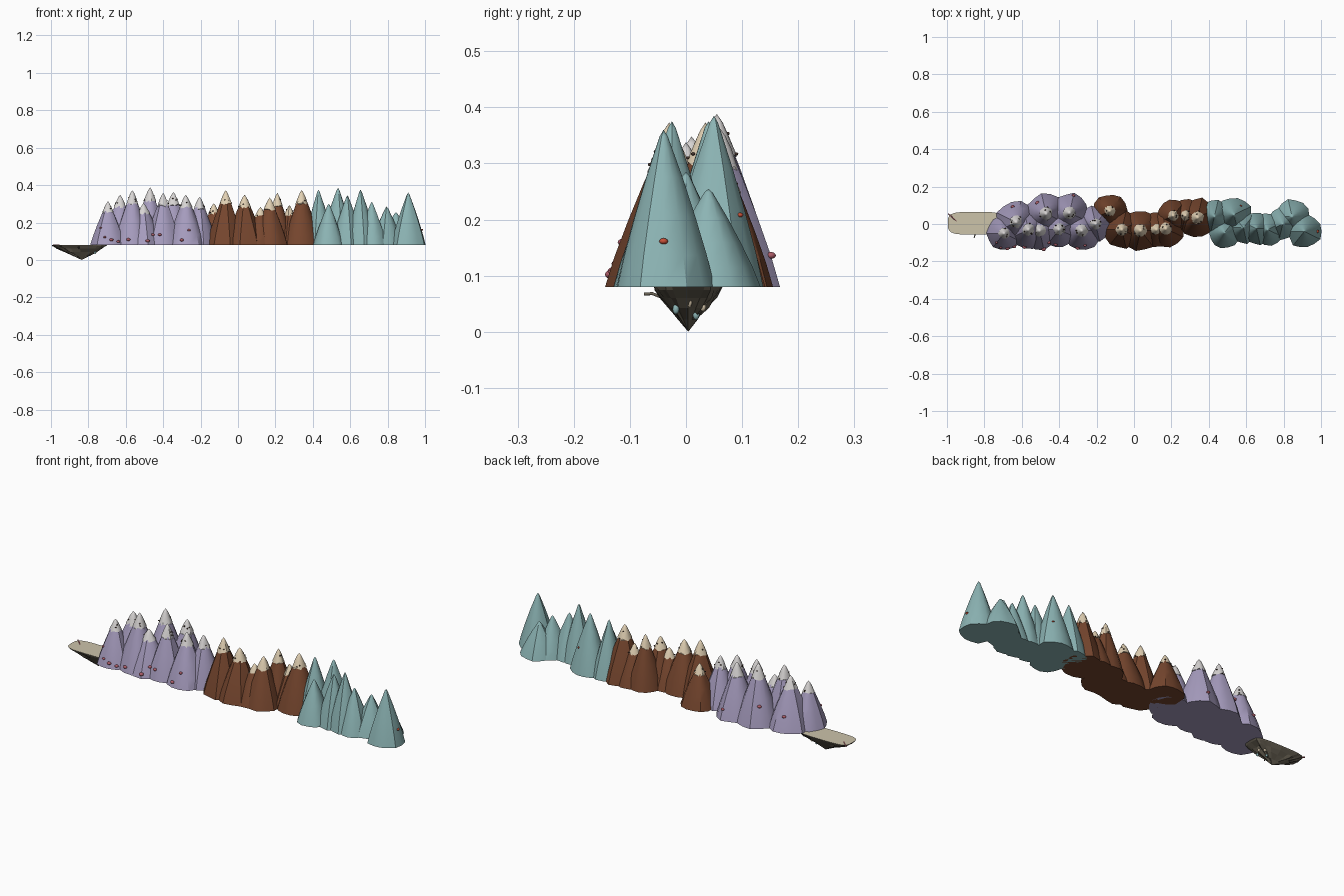
import bpy, bmesh, math, random
from mathutils import Matrix, Vector

random.seed(7)
if "Cube" in bpy.data.objects:
    bpy.data.objects.remove(bpy.data.objects["Cube"], do_unlink=True)

BASE = 0.08
SEGMENTS = 14
PROFILE = [(0, 1), (0.2, 0.85), (0.45, 0.62), (0.7, 0.37), (0.88, 0.17), (0.96, 0.08)]


def material(name, srgb):
    linear = [(c / 255 / 12.92 if c < 11 else ((c / 255 + 0.055) / 1.055) ** 2.4) for c in srgb]
    mat = bpy.data.materials.new(name)
    mat.use_nodes = True
    mat.diffuse_color = (*linear, 1)
    mat.node_tree.nodes["Principled BSDF"].inputs["Base Color"].default_value = (*linear, 1)
    return mat


LAVENDER = material("lavender stone", (166, 156, 190))
BROWN = material("brown stone", (118, 70, 46))
TEAL = material("teal stone", (140, 180, 180))
SNOW = material("white snow", (216, 213, 212))
CREAM = material("cream snow", (226, 209, 180))
SAND = material("sand", (204, 195, 170))
ROCK = material("grey rock", (104, 97, 83))
PINK = material("pink growth", (172, 92, 104))
RED = material("red growth", (200, 80, 55))
DARK = material("dark pebble", (70, 52, 44))


def finish(name, bm, mats, angle=35, smooth=True):
    bmesh.ops.recalc_face_normals(bm, faces=bm.faces[:])
    mesh = bpy.data.meshes.new(name)
    bm.to_mesh(mesh)
    bm.free()
    for mat in mats:
        mesh.materials.append(mat)
    for poly in mesh.polygons:
        poly.use_smooth = smooth
    if smooth:
        mesh.set_sharp_from_angle(angle=math.radians(angle))
    obj = bpy.data.objects.new(name, mesh)
    bpy.context.collection.objects.link(obj)
    return obj


def loft(bm, rings, tip):
    """Skin closed rings of points, with a flat base and a pointed end."""
    loops = [[bm.verts.new(p) for p in ring] for ring in rings]
    n = len(loops[0])
    first = bm.faces.new(loops[0])
    for a, b in zip(loops, loops[1:]):
        for i in range(n):
            bm.faces.new((a[i], a[(i + 1) % n], b[(i + 1) % n], b[i]))
    end = bm.verts.new(tip)
    for i in range(n):
        bm.faces.new((loops[-1][i], loops[-1][(i + 1) % n], end))
    return first


def profile_radius(t):
    for (t0, r0), (t1, r1) in zip(PROFILE, PROFILE[1:] + [(1, 0)]):
        if t <= t1:
            return r0 + (r1 - r0) * (t - t0) / (t1 - t0)
    return 0


def blob(bm, pos, size, flat=0.7):
    mat = Matrix.Translation(pos) @ Matrix.Diagonal((size, size, size * flat, 1))
    bmesh.ops.create_icosphere(bm, subdivisions=2, radius=1, matrix=mat)


class Peak:
    """A ridged cone with an optional jagged snow cap."""

    def __init__(self, x, y, top, radius):
        self.x, self.y, self.top, self.radius = x, y, top, radius
        self.ridge = [random.uniform(0.88, 1.02) for _ in range(SEGMENTS)]

    def point(self, t, i, grow=1.0, drop=0.0):
        a = 2 * math.pi * i / SEGMENTS
        r = self.radius * profile_radius(t) * self.ridge[int(i) % SEGMENTS] * grow
        z = BASE + (self.top - BASE) * t - drop
        return Vector((self.x + r * math.cos(a), self.y + r * math.sin(a), z))

    def body(self, bm):
        rings = [[self.point(t, i) for i in range(SEGMENTS)] for t, _ in PROFILE]
        loft(bm, rings, (self.x, self.y, self.top))

    def cap(self, bm):
        rings = []
        for t, grow in [(0.78, 1.16), (0.88, 1.15), (0.96, 1.2)]:
            jag = 0.016 if t < 0.8 else 0
            rings.append([self.point(t, i, grow, random.uniform(0, jag)) for i in range(SEGMENTS)])
        loft(bm, rings, (self.x, self.y, self.top + 0.003))


def mountain_range(name, spots, stone, snow=None):
    peaks = [Peak(*s) for s in spots]
    bm = bmesh.new()
    for p in peaks:
        p.body(bm)
    finish(name + "_peaks", bm, [stone])
    if snow:
        caps, pebbles = bmesh.new(), bmesh.new()
        for p in peaks:
            p.cap(caps)
            for k in range(4):
                spot = p.point(random.uniform(0.77, 0.9), random.randrange(SEGMENTS), 1.15)
                blob(pebbles, spot, 0.004)
        finish(name + "_snow_caps", caps, [snow], 45)
        finish(name + "_pebbles", pebbles, [DARK])
    return peaks


def growths(name, peaks, mat, spots):
    """Small rounded lumps: peak number, height fraction, side, size."""
    bm = bmesh.new()
    for n, t, side, size in spots:
        blob(bm, peaks[n].point(t, side), size)
    finish(name, bm, [mat])


# Three joined mountain ranges: x, y, top, radius
lavender = mountain_range("lavender", [
    (-0.695, -0.05, 0.31, 0.1), (-0.63, 0.01, 0.345, 0.115),
    (-0.565, -0.03, 0.37, 0.11), (-0.505, -0.035, 0.3, 0.11),
    (-0.47, 0.055, 0.385, 0.112), (-0.4, -0.03, 0.355, 0.105),
    (-0.345, 0.06, 0.36, 0.11), (-0.28, -0.035, 0.345, 0.11),
    (-0.205, 0, 0.335, 0.1)], LAVENDER, SNOW)
brown = mountain_range("brown", [
    (-0.13, 0.07, 0.3, 0.095), (-0.065, -0.03, 0.37, 0.105),
    (0.035, -0.035, 0.345, 0.115), (0.12, -0.03, 0.28, 0.1),
    (0.17, -0.025, 0.33, 0.105), (0.21, 0.045, 0.355, 0.09),
    (0.275, 0.045, 0.29, 0.09), (0.34, 0.035, 0.37, 0.11)], BROWN, CREAM)
teal = mountain_range("teal", [
    (0.43, 0.04, 0.375, 0.09), (0.485, -0.045, 0.3, 0.09),
    (0.535, 0.05, 0.385, 0.1), (0.585, -0.02, 0.345, 0.09),
    (0.655, -0.025, 0.375, 0.09), (0.715, -0.03, 0.31, 0.09),
    (0.795, 0.0, 0.285, 0.09), (0.845, 0.04, 0.255, 0.095),
    (0.91, -0.04, 0.36, 0.095)], TEAL)

# Lumps growing on the slopes
growths("lavender_growths", lavender, PINK, [
    (0, 0.12, 11, 0.011), (0, 0.18, 10, 0.008), (0, 0.08, 12, 0.01),
    (0, 0.4, 9, 0.007), (2, 0.1, 10, 0.011), (3, 0.1, 11, 0.012),
    (3, 0.25, 12, 0.01), (5, 0.2, 10, 0.01), (7, 0.1, 10, 0.011),
    (7, 0.3, 11, 0.009), (1, 0.3, 4, 0.01), (4, 0.35, 5, 0.011),
    (6, 0.2, 3, 0.009)])
growths("teal_growths", teal, RED, [(8, 0.29, 0, 0.008), (2, 0.42, 2, 0.006)])

# Floating island with a flat sandy top and a ragged rocky underside
CX, CY, HALF_X, HALF_Y, SIDES = -0.847, 0.004, 0.148, 0.061, 28
bm = bmesh.new()
rings = []
for z, scale, rough in [(BASE, 1, 0), (0.074, 0.97, 0.03), (0.06, 0.78, 0.12),
                        (0.042, 0.54, 0.16), (0.022, 0.26, 0.2)]:
    ring = []
    for i in range(SIDES):
        c, s = math.cos(2 * math.pi * i / SIDES), math.sin(2 * math.pi * i / SIDES)
        r = scale * (1 + random.uniform(-rough, rough))
        px = math.copysign(abs(c) ** 0.5, c) * HALF_X * r
        py = math.copysign(abs(s) ** 0.5, s) * HALF_Y * r
        ring.append((CX + px + 0.012 * (1 - scale), CY + py, z))
    rings.append(ring)
top = loft(bm, rings, (CX + 0.012, CY, 0))
for face in bm.faces:
    face.material_index = 1
top.material_index = 0
finish("floating_island", bm, [SAND, ROCK], smooth=False)


def studs(name, mat, spots):
    bm = bmesh.new()
    for pos in spots:
        blob(bm, pos, 0.006, 1.5)
    finish(name, bm, [mat])


# Crystals and shells set into the underside
studs("island_crystals", TEAL, [(-0.765, -0.018, 0.04), (-0.79, 0.018, 0.03)])
studs("island_shells", CREAM, [(-0.755, 0.005, 0.052), (-0.77, 0.03, 0.045)])


def twig(name, mat, points):
    curve = bpy.data.curves.new(name, "CURVE")
    curve.dimensions = "3D"
    curve.bevel_depth = 0.003
    curve.bevel_resolution = 1
    curve.use_fill_caps = True
    spline = curve.splines.new("POLY")
    spline.points.add(len(points) - 1)
    for p, co in zip(spline.points, points):
        p.co = (*co, 1)
    curve.materials.append(mat)
    bpy.context.collection.objects.link(bpy.data.objects.new(name, curve))


# Roots poking out of the island edge
twig("side_root", ROCK, [(-0.85, -0.045, 0.062), (-0.85, -0.06, 0.068), (-0.855, -0.074, 0.067)])
twig("end_root", PINK, [(-0.95, 0.015, 0.078), (-0.97, 0.035, 0.08), (-0.993, 0.055, 0.078)])
